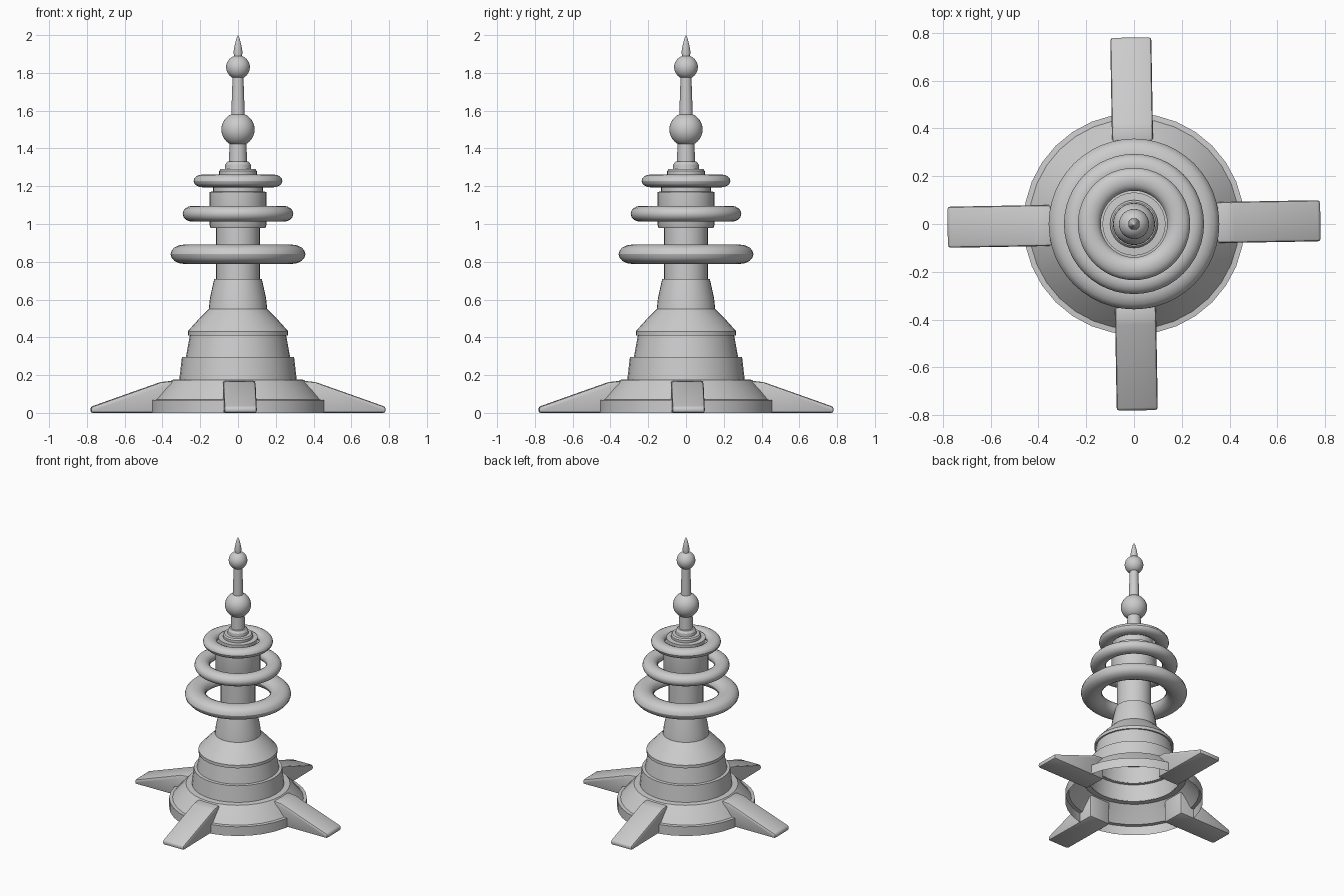
import bpy, bmesh, math
from math import cos, sin, pi

if "Cube" in bpy.data.objects:
    bpy.data.objects.remove(bpy.data.objects["Cube"])


def finish(name, bm, angle=30):
    bmesh.ops.remove_doubles(bm, verts=bm.verts, dist=1e-5)
    bmesh.ops.recalc_face_normals(bm, faces=bm.faces)
    me = bpy.data.meshes.new(name)
    bm.to_mesh(me)
    bm.free()
    ob = bpy.data.objects.new(name, me)
    bpy.context.collection.objects.link(ob)
    bpy.ops.object.select_all(action='DESELECT')
    ob.select_set(True)
    bpy.context.view_layer.objects.active = ob
    bpy.ops.object.shade_smooth_by_angle(angle=math.radians(angle))
    return ob


def lathe(name, profile, steps=32, closed=False):
    """Revolve (radius, z) points about the z axis."""
    bm = bmesh.new()
    vs = [bm.verts.new((r, 0, z)) for r, z in profile]
    pairs = list(zip(vs, vs[1:])) + ([(vs[-1], vs[0])] if closed else [])
    edges = [bm.edges.new(p) for p in pairs]
    bmesh.ops.spin(bm, geom=vs + edges, cent=(0, 0, 0), axis=(0, 0, 1),
                   angle=2 * pi, steps=steps, use_merge=True)
    return finish(name, bm)


def ball(name, r, z):
    bm = bmesh.new()
    bmesh.ops.create_uvsphere(bm, u_segments=32, v_segments=16, radius=r)
    bmesh.ops.translate(bm, verts=bm.verts, vec=(0, 0, z))
    return finish(name, bm)


# Hollow stepped base, open underneath
lathe("base_skirt", [(0.463, 0), (0.463, 0.068), (0.44, 0.07), (0.395, 0.125),
                     (0.35, 0.175), (0.31, 0.178)])
lathe("lower_tier", [(0.311, 0.175), (0.297, 0.295), (0.274, 0.297)])
lathe("upper_tier", [(0.276, 0.295), (0.255, 0.41)])
lathe("shoulder", [(0.25, 0.41), (0.266, 0.41), (0.266, 0.432), (0.205, 0.5),
                   (0.155, 0.55), (0.148, 0.61), (0.126, 0.71), (0.11, 0.71)])

# Column with collars
lathe("column", [(0.116, 0.70), (0.116, 0.98), (0.145, 0.98), (0.151, 0.995),
                 (0.151, 1.17), (0.132, 1.172), (0.132, 1.26), (0.10, 1.262),
                 (0.10, 1.28), (0.092, 1.29), (0.07, 1.292), (0.068, 1.315),
                 (0.056, 1.33), (0.048, 1.332), (0.044, 1.45)])

# Spire rod, balls and pointed tip
lathe("spire_rod", [(0.036, 1.55), (0.035, 1.60), (0.028, 1.80)])
ball("large_ball", 0.088, 1.5)
ball("small_ball", 0.063, 1.83)
lathe("spire_tip", [(0.018, 1.87), (0.024, 1.91), (0.017, 1.95),
                    (0.008, 1.985), (0, 2.0)])

# Floating rings with oval section: radius, half width, half height, z
for name, R, a, b, z in [("lower_ring", 0.286, 0.071, 0.051, 0.84),
                         ("middle_ring", 0.241, 0.052, 0.042, 1.054),
                         ("top_ring", 0.187, 0.048, 0.034, 1.228)]:
    oval = [(R + a * cos(2 * pi * i / 16), z + b * sin(2 * pi * i / 16))
            for i in range(16)]
    lathe(name, oval, 48, closed=True)

# Four sloping legs, turned slightly about the axis
side = [(0.345, 0.0), (0.78, 0.0), (0.78, 0.032), (0.41, 0.163), (0.345, 0.17)]
for i, name in enumerate(["right_leg", "back_leg", "left_leg", "front_leg"]):
    bm = bmesh.new()
    f = bm.faces.new([bm.verts.new((x, -0.086, z)) for x, z in side])
    new = bmesh.ops.extrude_face_region(bm, geom=[f])["geom"]
    bmesh.ops.translate(bm, vec=(0, 0.172, 0),
                        verts=[v for v in new if isinstance(v, bmesh.types.BMVert)])
    bmesh.ops.recalc_face_normals(bm, faces=bm.faces)
    bmesh.ops.bevel(bm, geom=bm.edges[:], offset=0.012, segments=2,
                    profile=0.5, affect='EDGES')
    leg = finish(name, bm, 40)
    leg.rotation_euler.z = i * pi / 2 + math.radians(1)
